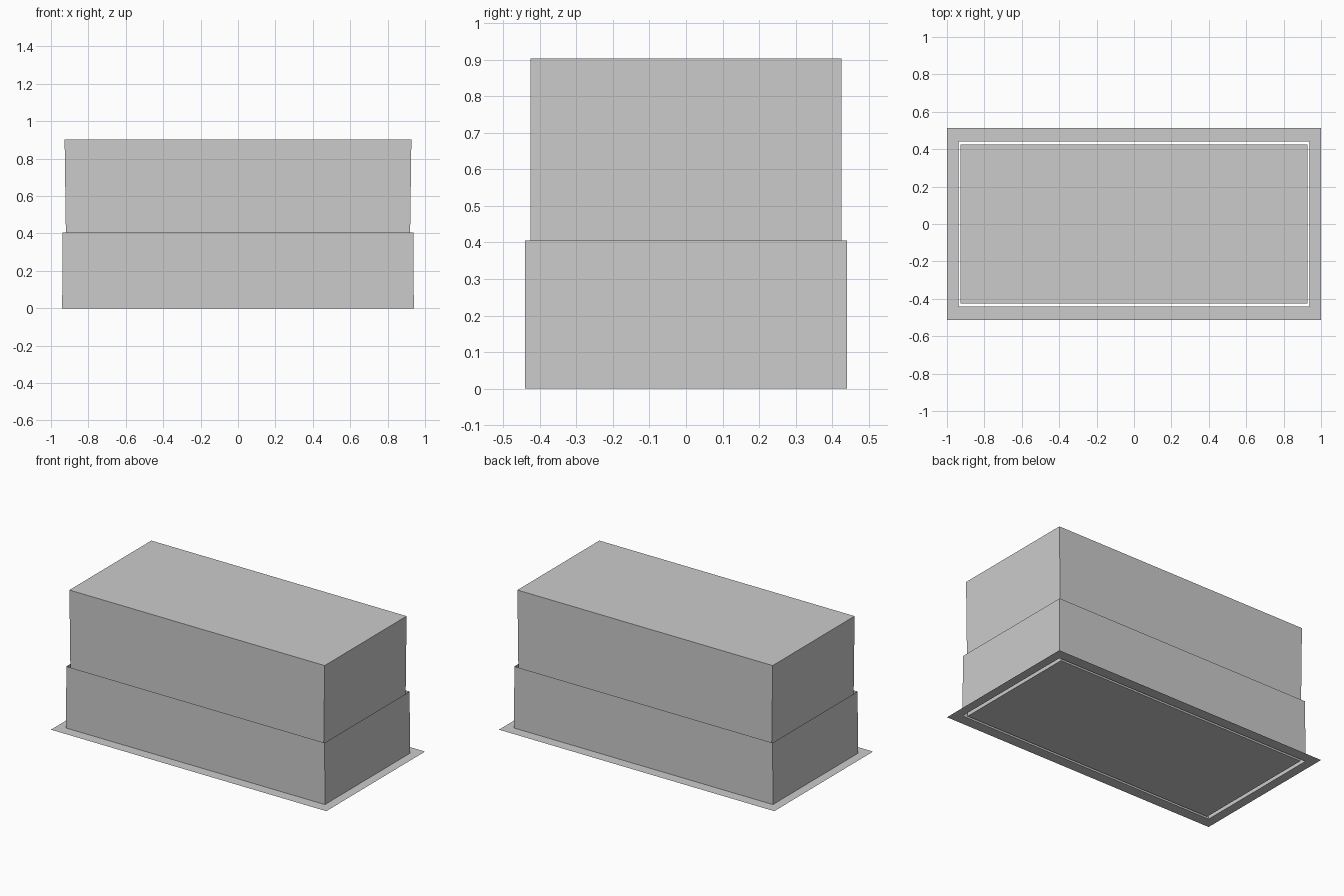
import bpy, bmesh

if "Cube" in bpy.data.objects:
    bpy.data.objects.remove(bpy.data.objects["Cube"])


def make_object(name, bm):
    bmesh.ops.remove_doubles(bm, verts=bm.verts, dist=1e-5)
    mesh = bpy.data.meshes.new(name)
    bm.to_mesh(mesh)
    bm.free()
    obj = bpy.data.objects.new(name, mesh)
    bpy.context.collection.objects.link(obj)
    return obj


def add_loop(bm, hx, hy, z):
    corners = ((-1, -1), (1, -1), (1, 1), (-1, 1))
    return [bm.verts.new((sx * hx, sy * hy, z)) for sx, sy in corners]


def bridge(bm, a, b):
    for i in range(4):
        j = (i + 1) % 4
        bm.faces.new((a[i], a[j], b[j], b[i]))


# base tray: flat flange ring with thin open-topped walls rising from its inner edge
bm = bmesh.new()
rim = add_loop(bm, 1.0, 0.512, 0.0)
foot = add_loop(bm, 0.94, 0.441, 0.0)
lip = add_loop(bm, 0.938, 0.441, 0.405)
bridge(bm, rim, foot)
bridge(bm, foot, lip)
make_object("base_flange_and_collar", bm)

# inner box: closed block standing loosely inside the collar, widening slightly upward
bm = bmesh.new()
bottom = add_loop(bm, 0.915, 0.425, 0.0)
top = add_loop(bm, 0.927, 0.425, 0.903)
bridge(bm, bottom, top)
bm.faces.new(bottom[::-1])
bm.faces.new(top)
make_object("inner_box", bm)
